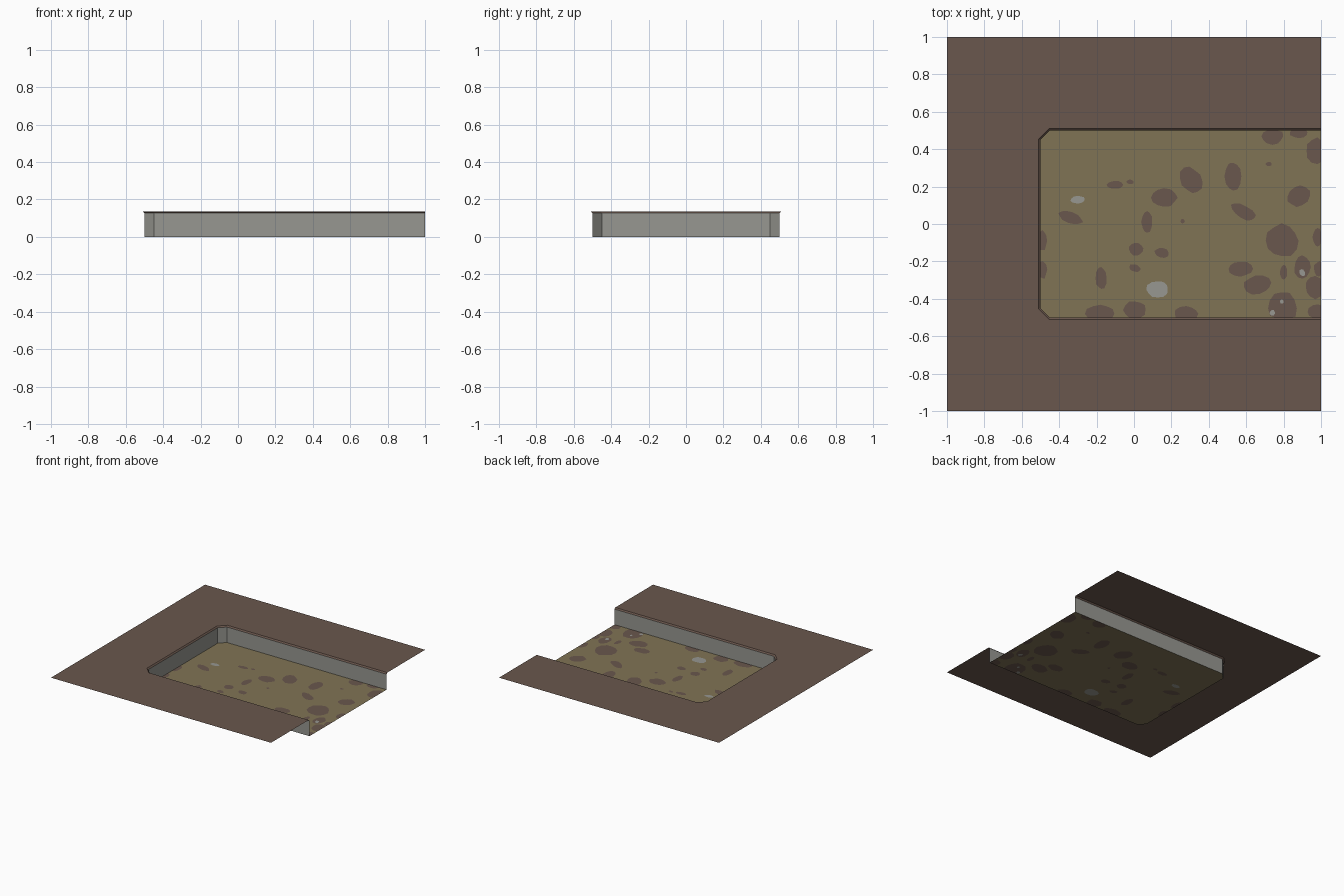
import bpy
import math
import random
from mathutils import Vector
from mathutils.geometry import delaunay_2d_cdt

random.seed(4)

default_cube = bpy.data.objects.get("Cube")
if default_cube:
    bpy.data.objects.remove(default_cube, do_unlink=True)

GROUND_Z, WALL_TOP = 0.137, 0.127
HALF, CUT, END = 0.5, 0.05, 1.0


def make_material(name, rgb):
    mat = bpy.data.materials.new(name)
    mat.use_nodes = True
    color = (*rgb, 1.0)
    mat.diffuse_color = color
    shader = mat.node_tree.nodes["Principled BSDF"]
    shader.inputs["Base Color"].default_value = color
    shader.inputs["Roughness"].default_value = 0.9
    return mat


soil = make_material("brown_soil", (0.144, 0.095, 0.074))
sand = make_material("olive_sand", (0.216, 0.175, 0.091))
stone = make_material("grey_stone", (0.31, 0.31, 0.283))


def make_object(name, verts, faces, materials, indices=None):
    mesh = bpy.data.meshes.new(name)
    mesh.from_pydata(verts, [], faces)
    for mat in materials:
        mesh.materials.append(mat)
    if indices:
        mesh.polygons.foreach_set("material_index", indices)
    mesh.update()
    obj = bpy.data.objects.new(name, mesh)
    bpy.context.collection.objects.link(obj)
    return obj


def trench_outline(grow=0.0):
    """Open path round the trench with chamfered corners, open at the +x end."""
    edge, inner = HALF + grow, HALF - CUT + grow * 0.4
    upper = [(END, edge), (-inner, edge), (-edge, inner)]
    return upper + [(x, -y) for x, y in reversed(upper)]


def make_strip(name, top, top_z, bottom, bottom_z, mat):
    """Band of inward-facing quads between two matching paths."""
    n = len(top)
    verts = [(x, y, top_z) for x, y in top] + [(x, y, bottom_z) for x, y in bottom]
    faces = [(i, i + 1, n + i + 1, n + i) for i in range(n - 1)]
    return make_object(name, verts, faces, [mat])


# Ground sheet around the trench
inside = trench_outline()
lip = trench_outline(0.01)
sheet = [(END, END), (-END, END), (-END, -END), (END, -END)] + lip[::-1]
make_object("ground", [(x, y, GROUND_Z) for x, y in sheet],
            [tuple(range(len(sheet)))], [soil])

# Sloped soil lip and upright stone walls
make_strip("trench_lip", lip, GROUND_Z, inside, WALL_TOP, soil)
make_strip("trench_walls", inside, WALL_TOP, inside, 0.0, stone)


def blob(x, y, rx, ry, tilt=0):
    """Irregular rounded patch, given in hundredths, trimmed to the floor."""
    points, sides = [], 12
    turn = math.radians(tilt)
    for i in range(sides):
        a = math.tau * i / sides
        r = random.uniform(0.9, 1.06)
        u, v = rx * r * math.cos(a), ry * r * math.sin(a)
        px = (x + u * math.cos(turn) - v * math.sin(turn)) / 100
        py = (y + u * math.sin(turn) + v * math.cos(turn)) / 100
        p = (min(max(px, -HALF), END), min(max(py, -HALF), HALF))
        if p not in points:
            points.append(p)
    return points


# Bare soil patches: centre, radii and tilt
inner_patches = [
    (-10, 21, 4.5, 2.2), (-2, 22.5, 2, 1.2), (-34, 3.5, 7, 3, -20),
    (16, 14, 7, 5), (7, 1, 3, 6), (26, 1.5, 1.2, 1.2),
    (-17.5, -29, 3, 6), (1, -13.5, 4, 3.5, -20), (15, -15.5, 4, 2.8, -15),
    (0.5, -23.5, 3.2, 2, -15), (-18, -48, 8, 5), (0.5, -46, 6, 5),
    (28, -48, 6.5, 4), (-49, -9, 2.5, 5.5), (-49, -24.5, 2.5, 5),
]
outer_patches = [
    (30.5, 23.5, 5.5, 7.5, 30), (53, 25.5, 4.5, 8), (58.5, 6.5, 7.5, 3.5, -30),
    (72, 32, 1.6, 1.2), (74, 47, 6, 4.5), (88, 49, 5, 3), (98, 39, 6, 7),
    (88, 15, 6.5, 5.5, 25), (79, -9, 9, 9), (57, -24, 6.5, 4),
    (66, -32.5, 7.5, 5, 10), (80, -26, 2, 4), (90, -23, 4.5, 6),
    (97, -34, 5.5, 6), (79, -45, 8, 9), (98, -47, 5, 4),
    (98, -7, 2.5, 5), (99, -24, 3, 4),
]
# Exposed stones
stones = [(-30, 13, 3.8, 2, 5), (12.5, -35, 6, 4.5), (90, -26, 1.4, 2, 30),
          (79, -41.5, 1, 1.2), (74, -47.5, 1.5, 1.5)]

# Trench floor, with patches and stones cut into the one flat sheet
shapes = [inside] + [blob(*p) for p in inner_patches + outer_patches + stones]
first_stone = len(shapes) - len(stones)
points, loops = [], []
for shape in shapes:
    start = len(points)
    points += [Vector(p) for p in shape]
    loops.append(list(range(start, len(points))))
verts, _, faces, _, _, sources = delaunay_2d_cdt(points, [], loops, 1, 1e-5)


def floor_index(source):
    top = max(source, default=0)
    return 2 if top >= first_stone else 1 if top > 0 else 0


make_object("trench_floor", [(v.x, v.y, 0.0) for v in verts], faces,
            [sand, soil, stone], [floor_index(s) for s in sources])
